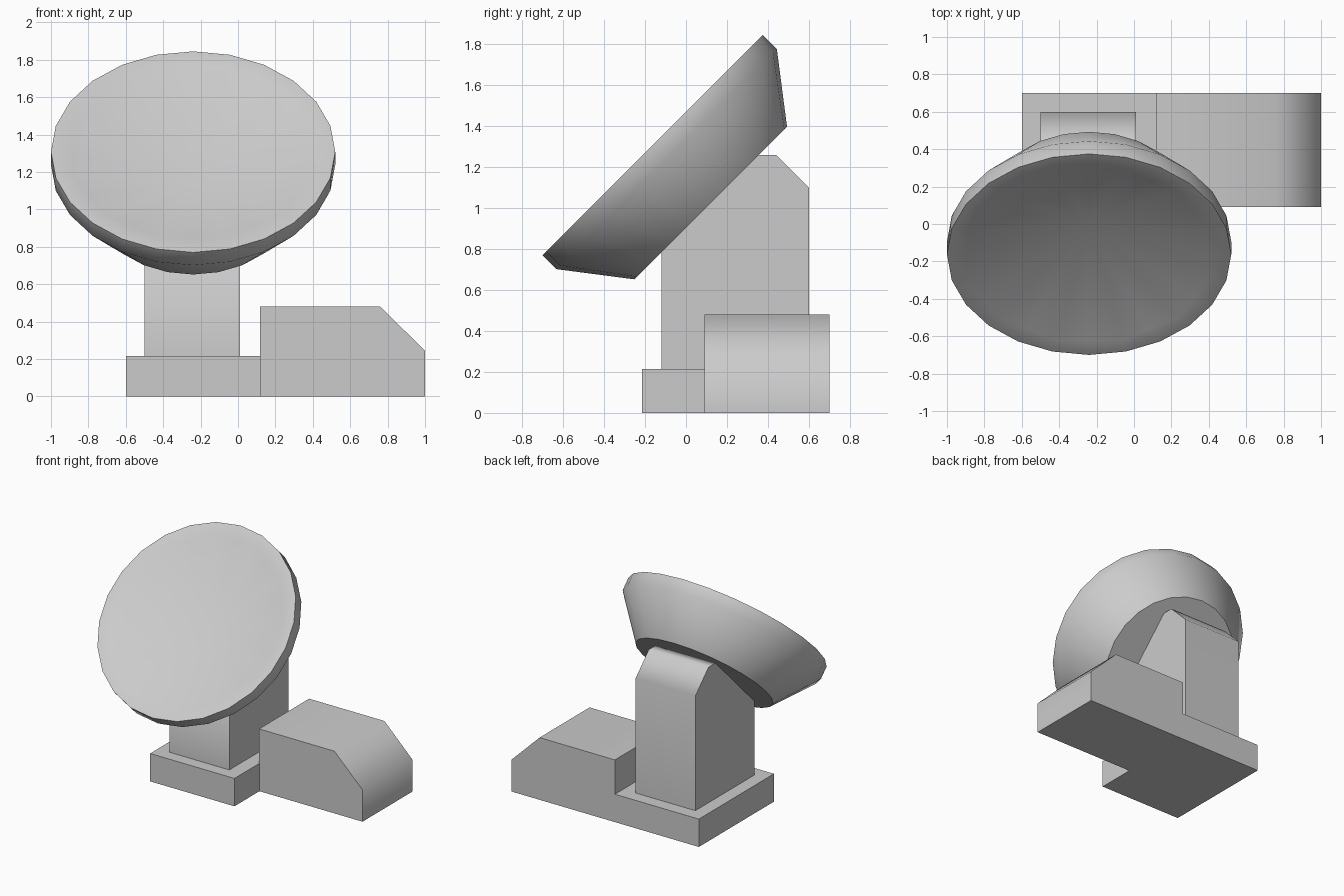
import bpy
import bmesh
from math import sin, cos, tau, radians
from mathutils import Matrix, Vector

cube = bpy.data.objects.get("Cube")
if cube:
    bpy.data.objects.remove(cube, do_unlink=True)

grey = bpy.data.materials.new("light grey")
grey.use_nodes = True
colour = (0.6, 0.6, 0.6, 1)
grey.diffuse_color = colour
grey.node_tree.nodes["Principled BSDF"].inputs["Base Color"].default_value = colour


def finish(bm, name):
    """Turn a bmesh into a smooth-by-angle object with the shared colour."""
    bmesh.ops.recalc_face_normals(bm, faces=bm.faces)
    mesh = bpy.data.meshes.new(name)
    bm.to_mesh(mesh)
    bm.free()
    mesh.materials.append(grey)
    obj = bpy.data.objects.new(name, mesh)
    bpy.context.collection.objects.link(obj)
    bpy.ops.object.select_all(action="DESELECT")
    obj.select_set(True)
    bpy.context.view_layer.objects.active = obj
    bpy.ops.object.shade_smooth_by_angle(angle=radians(48))
    return obj


def prism(name, profile, direction):
    """Extrude a closed profile along a direction."""
    bm = bmesh.new()
    face = bm.faces.new([bm.verts.new(p) for p in profile])
    out = bmesh.ops.extrude_face_region(bm, geom=[face])
    moved = [v for v in out["geom"] if isinstance(v, bmesh.types.BMVert)]
    bmesh.ops.translate(bm, verts=moved, vec=Vector(direction))
    obj = finish(bm, name)
    weighted = obj.modifiers.new("Weighted normals", "WEIGHTED_NORMAL")
    weighted.keep_sharp = True
    return obj


# Base slab
prism("base", [(-0.6, -0.215, 0), (0.12, -0.215, 0),
               (0.12, 0.7, 0), (-0.6, 0.7, 0)], (0, 0, 0.215))

# Side housing with a sloped outer end
housing = [(0.117, 0), (1, 0), (1, 0.245), (0.76, 0.48), (0.117, 0.48)]
prism("side_housing", [(x, 0.09, z) for x, z in housing], (0, 0.61, 0))

# Tower with a chamfered back and a sloped seat for the dish
tower = [(-0.12, 0.2), (0.6, 0.2), (0.6, 1.1), (0.44, 1.26),
         (0.35, 1.26), (-0.12, 0.79)]
prism("tower", [(-0.5, y, z) for y, z in tower], (0.51, 0, 0))

# Dish: rings as (radius at even corners, radius at odd corners, depth)
SIDES = 24
bm = bmesh.new()
rings = []
for even, odd, depth in [(0.65, 0.673, 0), (0.76, 0.76, 0),
                         (0.76, 0.76, -0.097), (0.527, 0.527, -0.4)]:
    ring = []
    for k in range(SIDES):
        r = odd if k % 2 else even
        a = tau * k / SIDES
        ring.append(bm.verts.new((r * sin(a), r * cos(a), depth)))
    rings.append(ring)
for a, b in zip(rings, rings[1:]):
    for k in range(SIDES):
        n = (k + 1) % SIDES
        bm.faces.new((a[k], a[n], b[n], b[k]))
bm.faces.new(rings[-1])

# Shallow twelve-sided bowl inside the rim
apex = bm.verts.new((0, 0, -0.24))
for k in range(SIDES):
    bm.faces.new((rings[0][k], rings[0][(k + 1) % SIDES], apex))
tilt = Matrix.Translation((-0.24, -0.1625, 1.3075)) @ Matrix.Rotation(radians(45), 4, "X")
bm.transform(tilt)
finish(bm, "dish")
